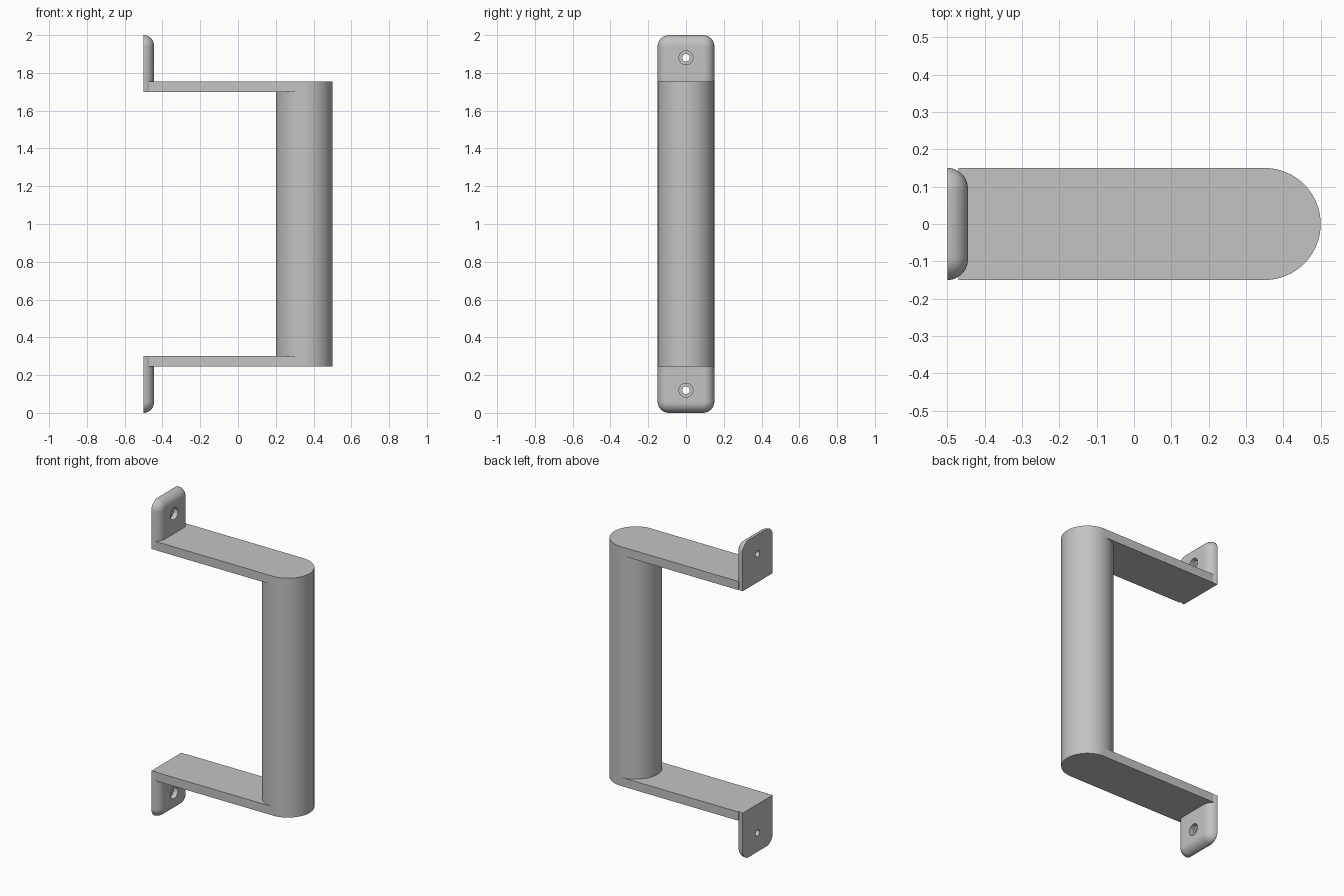
import bpy, bmesh
from math import sin, cos, pi, radians

cube = bpy.data.objects.get("Cube")
if cube:
    bpy.data.objects.remove(cube)

HALF = 0.15                    # half width of the straps, radius of the grip
GRIP_X = 0.35                  # axis of the grip
BACK, THICK = -0.5, 0.055      # mounting plane and plate thickness
LOW, HIGH, TOP = 0.70, 0.755, 1.0   # strap and plate heights above the middle
HOLE_Z = 0.88
STEPS = 12

metal = bpy.data.materials.new("light grey metal")
metal.use_nodes = True
grey = (0.55, 0.55, 0.55, 1)
metal.diffuse_color = grey
metal.node_tree.nodes["Principled BSDF"].inputs["Base Color"].default_value = grey


def loft(name, rings):
    """Skin a stack of equal closed rings and cap both ends."""
    bm = bmesh.new()
    loops = [[bm.verts.new(p) for p in ring] for ring in rings]
    n = len(loops[0])
    for a, b in zip(loops, loops[1:]):
        for i in range(n):
            j = (i + 1) % n
            bm.faces.new((a[i], a[j], b[j], b[i]))
    bm.faces.new(loops[0])
    bm.faces.new(loops[-1])
    bmesh.ops.recalc_face_normals(bm, faces=bm.faces)
    mesh = bpy.data.meshes.new(name)
    bm.to_mesh(mesh)
    bm.free()
    mesh.materials.append(metal)
    obj = bpy.data.objects.new(name, mesh)
    bpy.context.collection.objects.link(obj)
    obj.location.z = 1
    return obj


def arc(cx, cy, r, start, end, steps):
    angles = [start + (end - start) * i / steps for i in range(steps + 1)]
    return [(cx + r * cos(a), cy + r * sin(a)) for a in angles]


def mirror_down(obj):
    mod = obj.modifiers.new("lower copy", "MIRROR")
    mod.use_axis = (False, False, True)


def smooth(obj):
    bpy.ops.object.select_all(action="DESELECT")
    obj.select_set(True)
    bpy.context.view_layer.objects.active = obj
    bpy.ops.object.shade_smooth_by_angle(angle=radians(30))


# Round grip between the straps
circle = arc(GRIP_X, 0, HALF, 0, 2 * pi, 64)[:-1]
grip = loft("grip", [[(x, y, z) for x, y in circle] for z in (-LOW, LOW)])

# Flat straps with a round outer end
outline = [(-0.47, -HALF)] + arc(GRIP_X, 0, HALF, -pi / 2, pi / 2, 32) + [(-0.47, HALF)]
straps = loft("straps", [[(x, y, z) for x, y in outline] for z in (LOW, HIGH)])
mirror_down(straps)


# Mounting plates, rounded towards the grip
def plate_ring(x, inset):
    r = 0.06 - inset
    w, t = HALF - inset, TOP - inset
    pts = [(w, LOW)]
    pts += arc(w - r, t - r, r, 0, pi / 2, STEPS)
    pts += arc(r - w, t - r, r, pi / 2, pi, STEPS)
    pts += [(-w, LOW)]
    return [(x, y, z) for y, z in pts]


rings = []
for i in range(STEPS + 1):
    a = pi / 2 * i / STEPS
    rings.append(plate_ring(BACK + THICK * sin(a), THICK * (1 - cos(a))))
plates = loft("mounting_plates", rings)

# Stepped screw hole through each plate
hole_rings = []
for x, r in ((-0.52, 0.02), (-0.475, 0.02), (-0.475, 0.037), (-0.42, 0.037)):
    pts = arc(0, HOLE_Z, r, 0, 2 * pi, 32)[:-1]
    hole_rings.append([(x, y, z) for y, z in pts])
cutter = loft("screw_hole_cutter", hole_rings)
cutter.hide_render = True
cutter.display_type = "WIRE"
cut = plates.modifiers.new("screw hole", "BOOLEAN")
cut.operation = "DIFFERENCE"
cut.solver = "EXACT"
cut.object = cutter
mirror_down(plates)

for part in (grip, straps, plates):
    smooth(part)
cutter.hide_set(True)
